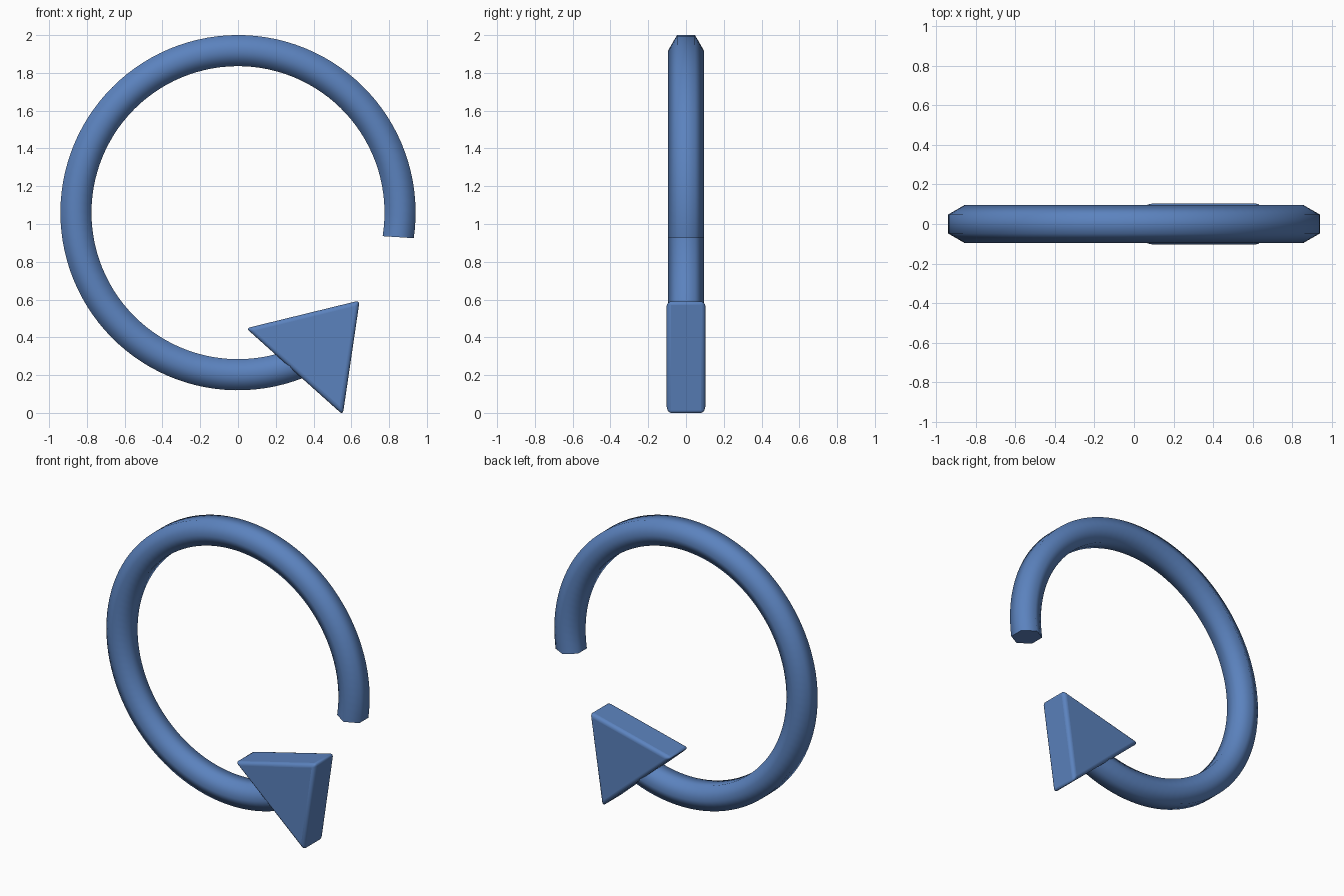
import bpy, bmesh
from math import cos, sin, pi, radians
from mathutils import Vector

if "Cube" in bpy.data.objects:
    bpy.data.objects.remove(bpy.data.objects["Cube"])

blue = bpy.data.materials.new("blue")
blue.diffuse_color = (0.105, 0.225, 0.515, 1)
blue.use_nodes = True
blue.node_tree.nodes["Principled BSDF"].inputs["Base Color"].default_value = blue.diffuse_color


def add_object(name, bm):
    bmesh.ops.recalc_face_normals(bm, faces=bm.faces)
    mesh = bpy.data.meshes.new(name)
    bm.to_mesh(mesh)
    bm.free()
    mesh.materials.append(blue)
    obj = bpy.data.objects.new(name, mesh)
    bpy.context.collection.objects.link(obj)
    return obj


# Open ring: six-sided section swept around most of a circle
CENTRE_Z, RADIUS, TUBE = 1.06, 0.858, 0.095
START, END, STEPS = radians(-8.7), radians(298), 96
bm = bmesh.new()
rings = []
for i in range(STEPS + 1):
    a = START + (END - START) * i / STEPS
    centre = Vector((RADIUS * cos(a), 0, CENTRE_Z + RADIUS * sin(a)))
    tilt = a + radians(5) if i == 0 else a  # the free end is cut slightly askew
    out = Vector((cos(tilt), 0, sin(tilt)))
    ring = []
    for k in range(6):
        t = k * pi / 3
        p = centre + out * (TUBE * sin(t)) + Vector((0, TUBE * cos(t), 0))
        ring.append(bm.verts.new(p))
    rings.append(ring)
for r0, r1 in zip(rings, rings[1:]):
    for k in range(6):
        bm.faces.new((r0[k], r0[(k + 1) % 6], r1[(k + 1) % 6], r1[k])).smooth = True
for ring in (rings[0], rings[-1]):
    bm.faces.new(ring)
    for k in range(6):
        bm.edges.get((ring[k], ring[(k + 1) % 6])).smooth = False  # crisp end caps
add_object("open_ring", bm)

# Arrow head: triangular plate with softened edges
HALF = 0.103
corners = [(0.043, 0.448), (0.644, 0.595), (0.555, -0.010)]
bm = bmesh.new()
front = bm.faces.new([bm.verts.new((x, -HALF, z)) for x, z in corners])
extruded = bmesh.ops.extrude_face_region(bm, geom=[front], use_keep_orig=True)
for v in extruded["geom"]:
    if isinstance(v, bmesh.types.BMVert):
        v.co.y = HALF
head = add_object("arrow_head", bm)
bevel = head.modifiers.new("soft_edges", "BEVEL")
bevel.width = 0.023
bevel.segments = 3
bevel.limit_method = "NONE"
bpy.context.view_layer.objects.active = head
head.select_set(True)
bpy.ops.object.shade_smooth_by_angle(angle=radians(42))
